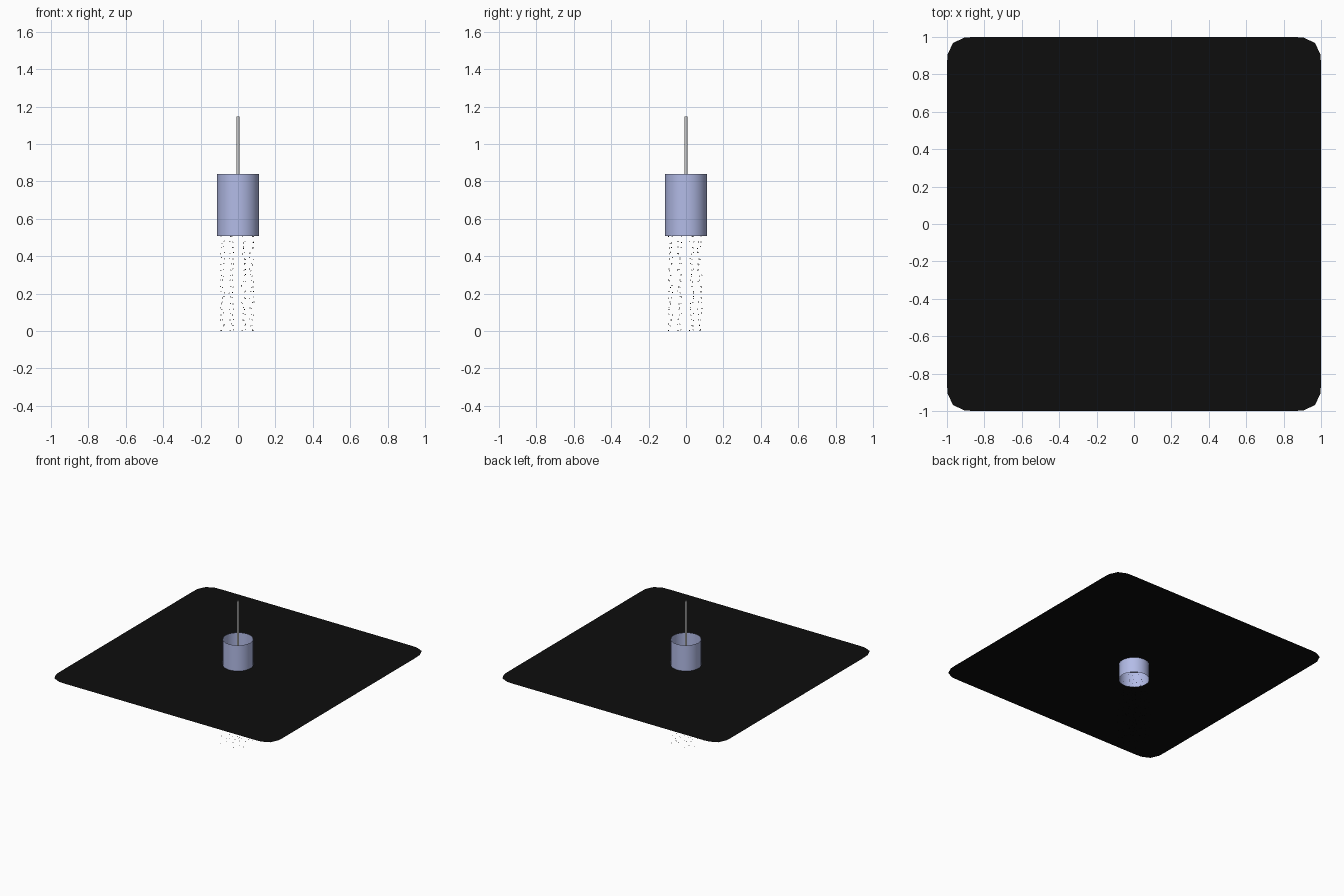
import bpy, bmesh, math, random
from mathutils import Matrix

if "Cube" in bpy.data.objects:
    bpy.data.objects.remove(bpy.data.objects["Cube"])

random.seed(4)


def material(name, rgb):
    m = bpy.data.materials.new(name)
    m.diffuse_color = (*rgb, 1)
    m.use_nodes = True
    m.node_tree.nodes["Principled BSDF"].inputs["Base Color"].default_value = m.diffuse_color
    return m


def finish(bm, name, mat=None, smooth=False):
    me = bpy.data.meshes.new(name)
    bm.to_mesh(me)
    bm.free()
    ob = bpy.data.objects.new(name, me)
    bpy.context.collection.objects.link(ob)
    if mat:
        me.materials.append(mat)
    for p in me.polygons:
        p.use_smooth = smooth
    return ob


def open_tube(name, r, z0, z1, sides, mat=None):
    bm = bmesh.new()
    bmesh.ops.create_cone(bm, cap_ends=False, segments=sides, radius1=r, radius2=r,
                          depth=z1 - z0,
                          matrix=Matrix.Translation((0, 0, (z0 + z1) / 2)))
    return finish(bm, name, mat, True)


black = material("black", (0.004, 0.004, 0.004))
blue = material("pale_blue", (0.45, 0.5, 0.8))

# Thin square sheet with softly rounded corners
corner = [(1, 0.85), (0.997, 0.905), (0.968, 0.968), (0.905, 0.997), (0.85, 1)]
bm = bmesh.new()
ring = []
for q in range(4):
    a = q * math.pi / 2
    for x, y in corner:
        ring.append(bm.verts.new((x * math.cos(a) - y * math.sin(a),
                                  x * math.sin(a) + y * math.cos(a), 0.632)))
bm.faces.new(ring)
finish(bm, "sheet", black)

# Open sleeve through the sheet, and the thin rod above it
open_tube("sleeve", 0.112, 0.508, 0.84, 32, blue)
open_tube("rod", 0.008, 0.632, 1.147, 32)

# Falling specks below the sleeve, in loose columns
columns = [-0.083, -0.035, 0.03, 0.073]
bm = bmesh.new()
for level in range(18):
    for i, x in enumerate(columns):
        for j, y in enumerate(columns):
            if (i + j + level) % 2:
                continue
            jx, jy = (random.uniform(-0.012, 0.012) for _ in range(2))
            z = max(0.003, 0.003 + level * 0.0295 + random.uniform(-0.006, 0.006))
            bmesh.ops.create_icosphere(bm, subdivisions=1, radius=0.003,
                                       matrix=Matrix.Translation((x + jx, y + jy, z)))
finish(bm, "specks", black)
